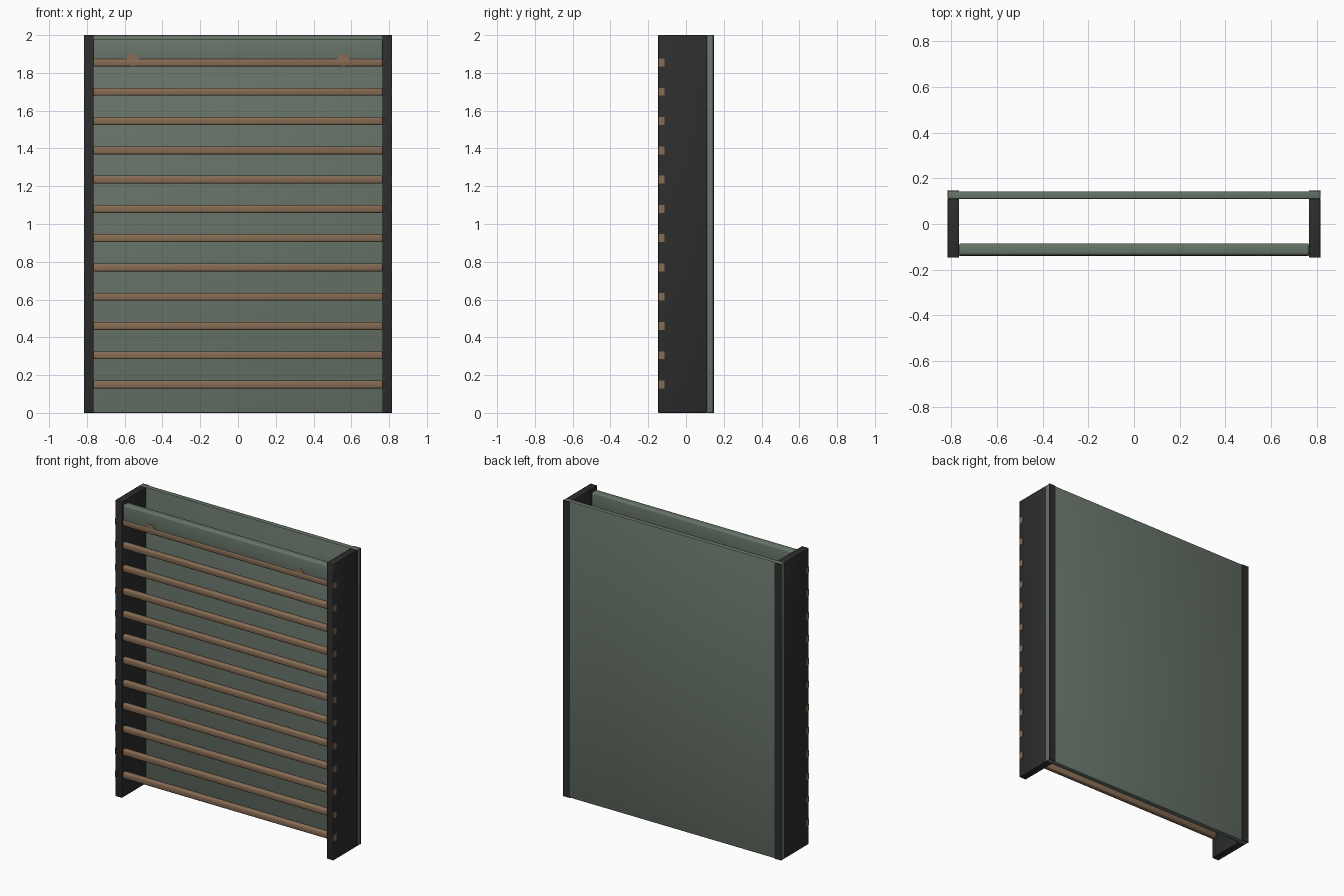
import bpy, bmesh, math
from mathutils import Matrix

if "Cube" in bpy.data.objects:
    bpy.data.objects.remove(bpy.data.objects["Cube"])


def material(name, rgb):
    m = bpy.data.materials.new(name)
    m.diffuse_color = (*rgb, 1)
    m.use_nodes = True
    m.node_tree.nodes["Principled BSDF"].inputs["Base Color"].default_value = m.diffuse_color
    return m


GREEN = material("sage green", (0.135, 0.175, 0.14))
DARK = material("charcoal", (0.026, 0.026, 0.027))
WOOD = material("warm wood", (0.24, 0.15, 0.09))


def finish(bm, name, mat, smooth=True):
    me = bpy.data.meshes.new(name)
    bm.to_mesh(me)
    bm.free()
    me.materials.append(mat)
    ob = bpy.data.objects.new(name, me)
    bpy.context.collection.objects.link(ob)
    if smooth:
        bpy.context.view_layer.objects.active = ob
        ob.select_set(True)
        bpy.ops.object.shade_smooth_by_angle(angle=math.radians(50))
        ob.select_set(False)
    return ob


def box(name, mat, x, y, z, bevel=0.0, segments=2):
    """Box from (min, max) ranges with optional rounded edges."""
    bm = bmesh.new()
    bmesh.ops.create_cube(bm, size=1)
    for v in bm.verts:
        for i, (a, b) in enumerate((x, y, z)):
            v.co[i] = (a + b) / 2 + v.co[i] * (b - a)
    if bevel:
        bmesh.ops.bevel(bm, geom=bm.edges[:], offset=bevel, segments=segments,
                        profile=0.5, affect='EDGES')
    return finish(bm, name, mat, bevel > 0)


# back board spanning the full width
box("back_board", GREEN, (-0.815, 0.815), (0.11, 0.143), (0, 2), 0.003)

# top rail between the side panels
box("top_rail", GREEN, (-0.767, 0.767), (-0.137, -0.085), (1.84, 1.978), 0.012, 3)

# side panels and thin strips on the back of the board
for s, side in ((-1, "left"), (1, "right")):
    x = sorted((s * 0.765, s * 0.815))
    box(side + "_panel", DARK, x, (-0.147, 0.111), (0, 2), 0.003)
    box(side + "_back_strip", DARK, x, (0.142, 0.147), (0, 2))

    # round plug on the top rail, half hidden by the top bar
    bm = bmesh.new()
    bmesh.ops.create_cone(bm, cap_ends=True, segments=16, radius1=0.034,
                          radius2=0.034, depth=0.012)
    bmesh.ops.transform(bm, verts=bm.verts, matrix=Matrix.Translation(
        (s * 0.557, -0.1335, 1.867)) @ Matrix.Rotation(math.pi / 2, 4, 'X'))
    finish(bm, side + "_plug", WOOD)

# twelve bars with end plates let into the outer faces of the panels
for i in range(12):
    z = 0.15 + i * 0.155
    box(f"bar_{i + 1}", WOOD, (-0.767, 0.767), (-0.141, -0.105),
        (z - 0.021, z + 0.021), 0.009, 2)
    for s, side in ((-1, "left"), (1, "right")):
        box(f"{side}_bar_end_{i + 1}", WOOD, sorted((s * 0.81, s * 0.8165)),
            (-0.1465, -0.114), (z - 0.021, z + 0.021))
